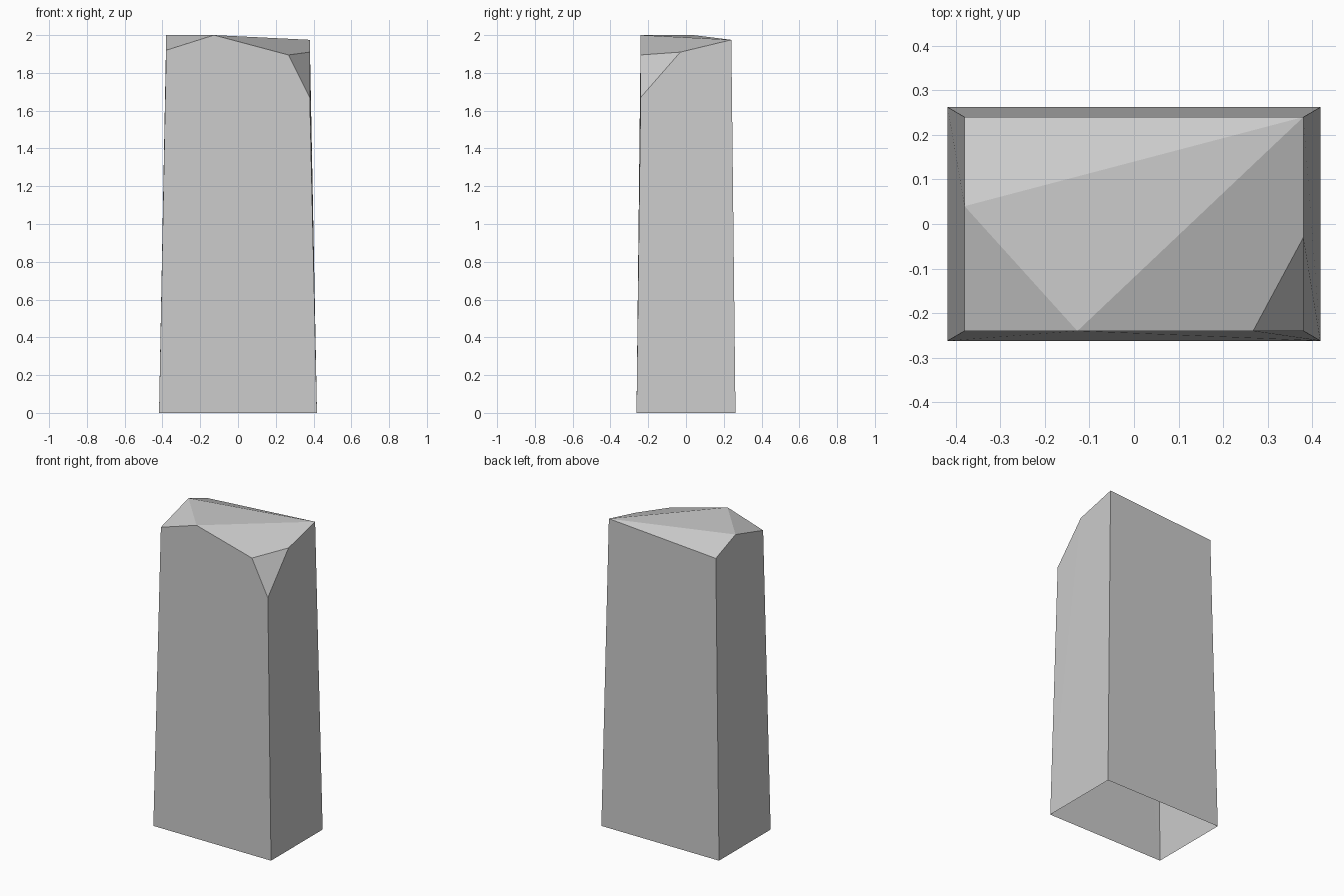
import bpy
import bmesh

cube = bpy.data.objects.get("Cube")
if cube:
    bpy.data.objects.remove(cube, do_unlink=True)

# Plain grey stone
stone = bpy.data.materials.new("grey_stone")
stone.use_nodes = True
grey = (0.6, 0.6, 0.6, 1)
stone.diffuse_color = grey
stone.node_tree.nodes["Principled BSDF"].inputs["Base Color"].default_value = grey

BX, BY = 0.418, 0.262   # half size at the foot
TX, TY = 0.38, 0.24     # half size at the top

bm = bmesh.new()


def vert(x, y, z):
    return bm.verts.new((x, y, z))


# Foot corners
foot_fl, foot_fr = vert(-BX, -BY, 0), vert(BX, -BY, 0)
foot_br, foot_bl = vert(BX, BY, 0), vert(-BX, BY, 0)

# Uneven top rim
front_corner = vert(-TX, -TY, 1.92)
front_peak = vert(-0.127, -TY, 2)
side_peak = vert(-TX, 0.04, 2)
back_low = vert(-TX, TY, 1.923)
back_high = vert(TX, TY, 1.975)

# Chipped corner
chip_front = vert(0.267, -TY, 1.895)
chip_side = vert(TX, -0.03, 1.91)
chip_tip = vert(TX, -TY, 1.67)

faces = [
    # Front wall
    (foot_fl, front_peak, front_corner),
    (foot_fl, foot_fr, chip_tip, chip_front, front_peak),
    # Right wall
    (foot_fr, chip_side, chip_tip),
    (foot_fr, foot_br, back_high, chip_side),
    # Back wall
    (foot_br, foot_bl, back_low, back_high),
    # Left wall
    (foot_bl, side_peak, back_low),
    (foot_bl, foot_fl, front_corner, side_peak),
    # Top facets
    (side_peak, back_high, back_low),
    (side_peak, front_peak, back_high),
    (side_peak, front_corner, front_peak),
    (front_peak, chip_front, chip_side, back_high),
    (chip_front, chip_tip, chip_side),
]
for face in faces:
    bm.faces.new(face)

# The foot stays open
mesh = bpy.data.meshes.new("stone_pillar")
bm.to_mesh(mesh)
bm.free()
mesh.materials.append(stone)
pillar = bpy.data.objects.new("stone_pillar", mesh)
bpy.context.collection.objects.link(pillar)
